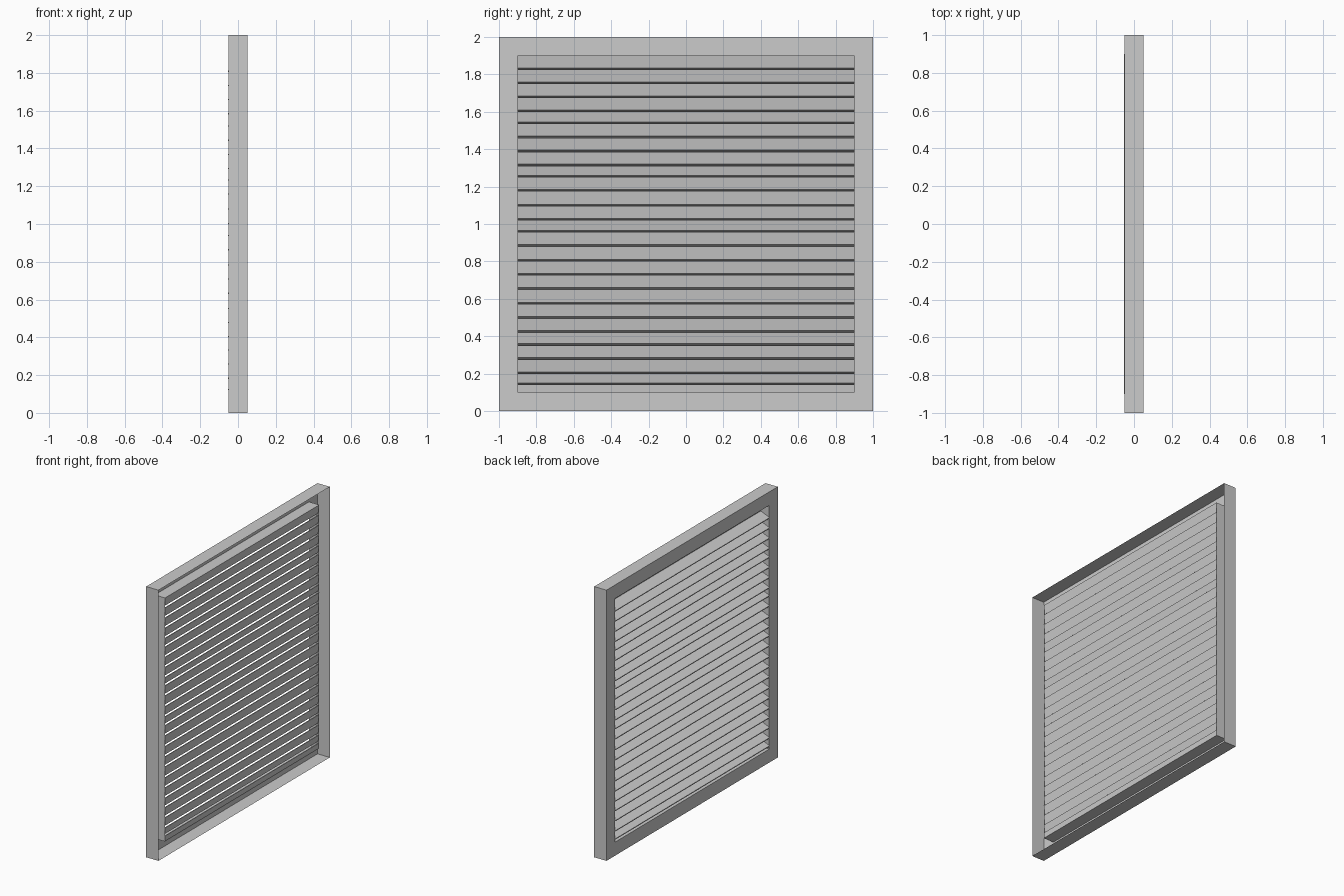
import bpy, bmesh

if "Cube" in bpy.data.objects:
    bpy.data.objects.remove(bpy.data.objects["Cube"])


def make_object(name, bm):
    bmesh.ops.recalc_face_normals(bm, faces=bm.faces)
    mesh = bpy.data.meshes.new(name)
    bm.to_mesh(mesh)
    bm.free()
    obj = bpy.data.objects.new(name, mesh)
    bpy.context.collection.objects.link(obj)
    return obj


# Frame: folded sheet channel (x, half size) swept round the four corners
def build_frame():
    profile = [(0.05, 1.0), (-0.05, 1.0), (-0.05, 0.9), (0.033, 0.9)]
    corners = [(-1, -1), (1, -1), (1, 1), (-1, 1)]
    bm = bmesh.new()
    rings = [[bm.verts.new((x, sy * r, 1 + sz * r)) for sy, sz in corners]
             for x, r in profile]
    for a, b in zip(rings, rings[1:]):
        for i in range(4):
            j = (i + 1) % 4
            bm.faces.new((a[i], a[j], b[j], b[i]))
    make_object("frame", bm)


# Blade: closed x-z profile stretched across the opening
def build_blade(name, profile, half=0.9):
    bm = bmesh.new()
    ends = [[bm.verts.new((x, y, z)) for x, z in profile] for y in (-half, half)]
    n = len(profile)
    for i in range(n):
        j = (i + 1) % n
        bm.faces.new((ends[0][i], ends[0][j], ends[1][j], ends[1][i]))
    for end in ends:
        bm.faces.new(end)
    make_object(name, bm)


build_frame()

# Louvre blades: upright back plate with a shelf sloping out to -x
levels = [1.835, 1.76, 1.685, 1.61, 1.545, 1.47, 1.395, 1.32, 1.26, 1.185,
          1.105, 1.03, 0.965, 0.89, 0.81, 0.735, 0.66, 0.58, 0.505, 0.43,
          0.36, 0.285, 0.21, 0.15]
top = 1.9
for k, z in enumerate(levels):
    build_blade(f"louvre_blade_{k + 1:02d}", [
        (0.034, top), (0.024, z), (-0.053, z - 0.030), (-0.053, z - 0.024),
        (0.019, z + 0.006), (0.028, top)])
    top = z - 0.009

# Bottom closing strip
build_blade("bottom_strip", [(0.034, top), (0.030, 0.1), (0.024, 0.1), (0.028, top)])
